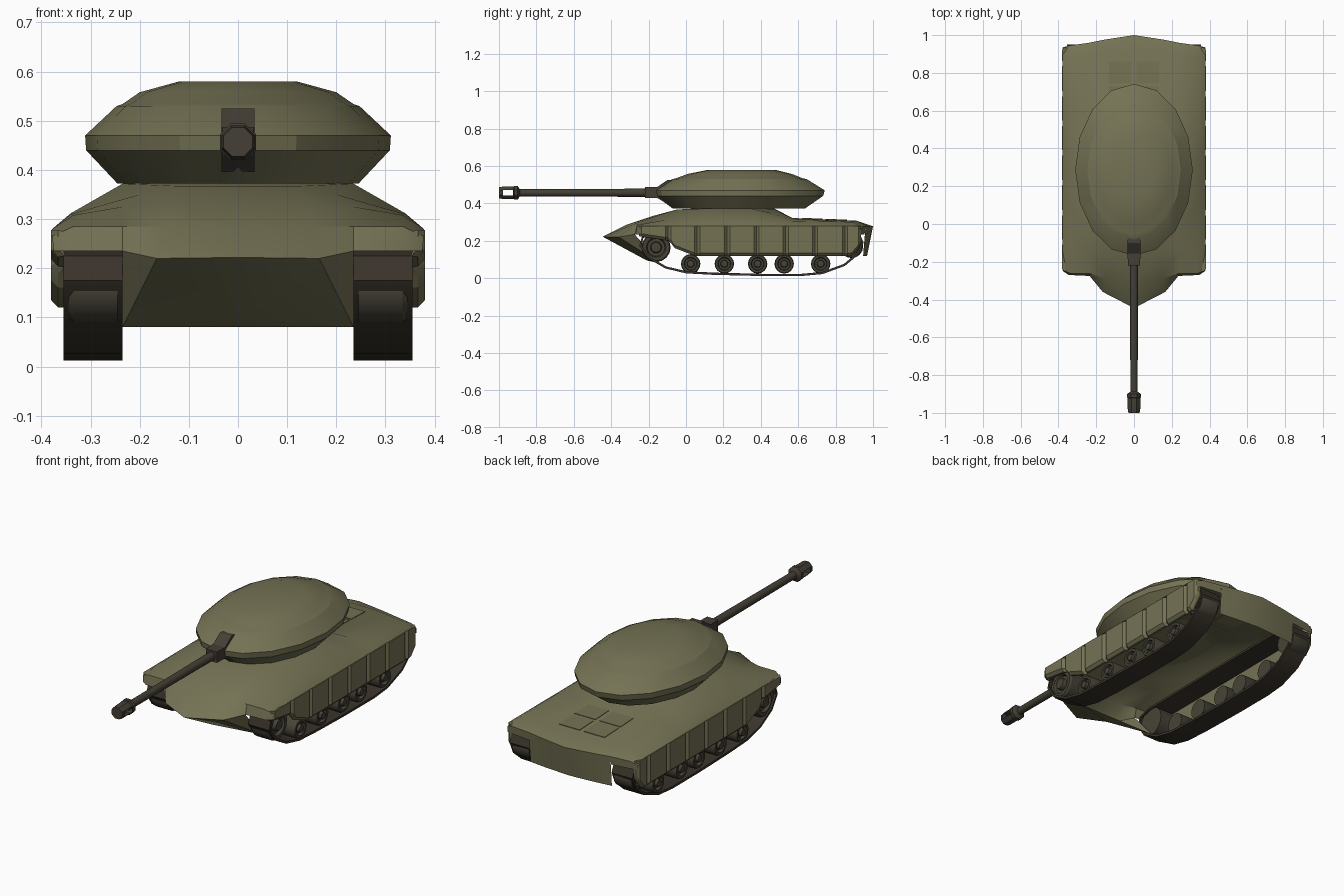
import bpy, bmesh, math
from mathutils import Vector

if "Cube" in bpy.data.objects:
    bpy.data.objects.remove(bpy.data.objects["Cube"])


def material(name, rgb):
    m = bpy.data.materials.new(name)
    m.diffuse_color = (*rgb, 1)
    m.use_nodes = True
    m.node_tree.nodes["Principled BSDF"].inputs["Base Color"].default_value = m.diffuse_color
    return m


OLIVE = material("olive paint", (0.175, 0.168, 0.088))
GUN = material("dark gun metal", (0.058, 0.050, 0.036))
TRACK = material("track brown", (0.042, 0.034, 0.024))
WHEEL = material("wheel brown", (0.062, 0.055, 0.038))


def finish(bm, name, mat, angle=30, mirror=False):
    bmesh.ops.remove_doubles(bm, verts=bm.verts, dist=1e-5)
    bmesh.ops.recalc_face_normals(bm, faces=bm.faces)
    me = bpy.data.meshes.new(name)
    bm.to_mesh(me)
    bm.free()
    me.materials.append(mat)
    for p in me.polygons:
        p.use_smooth = True
    me.set_sharp_from_angle(angle=math.radians(angle))
    ob = bpy.data.objects.new(name, me)
    bpy.context.collection.objects.link(ob)
    if mirror:
        ob.modifiers.new("mirror", 'MIRROR').use_clip = True
    return ob


def loft(bm, rows, closed=True, caps=True, loop=False):
    """Skin a list of equal-length point rows."""
    vs = [[bm.verts.new(p) for p in r] for r in rows]
    n = len(rows[0])
    for a, b in zip(vs, vs[1:] + ([vs[0]] if loop else [])):
        for i in range(n if closed else n - 1):
            j = (i + 1) % n
            bm.faces.new((a[i], a[j], b[j], b[i]))
    if closed and caps and not loop:
        bm.faces.new(vs[0])
        bm.faces.new(vs[-1])


def lathe(bm, profile, centre, axis, sides, turn=0.0):
    """Revolve (along, radius) pairs about the x or y axis."""
    rows = []
    for d, r in profile:
        row = []
        for i in range(sides):
            a = 2 * math.pi * i / sides + turn
            u, v = r * math.cos(a), r * math.sin(a)
            row.append(Vector(centre) + Vector((d, u, v) if axis == 'x' else (u, d, v)))
        rows.append(row)
    loft(bm, rows)


# Upper hull: deck rows from pike nose to rear plate, open underneath
deck = [
    [(0, -.445, .222), (.165, -.36, .220), (.235, -.275, .235), (.345, -.27, .235), (.375, -.25, .235)],
    [(0, -.32, .285), (.15, -.29, .285), (.235, -.262, .285), (.335, -.262, .285), (.378, -.245, .265)],
    [(0, -.17, .335), (.14, -.15, .335), (.235, -.13, .325), (.335, -.13, .308), (.378, -.13, .28)],
    [(0, -.05, .367), (.12, -.05, .367), (.20, -.05, .350), (.34, -.03, .310), (.378, -.03, .28)],
    [(0, .08, .375), (.15, .08, .375), (.235, .10, .372), (.34, .10, .312), (.378, .10, .28)],
    [(0, .35, .375), (.15, .35, .375), (.235, .35, .372), (.34, .35, .312), (.378, .35, .28)],
    [(0, .47, .373), (.12, .47, .370), (.20, .47, .345), (.34, .47, .310), (.378, .47, .28)],
    [(0, .57, .322), (.15, .57, .322), (.24, .57, .318), (.34, .57, .306), (.378, .57, .28)],
    [(0, .91, .308), (.15, .91, .308), (.24, .90, .306), (.34, .89, .300), (.378, .89, .28)],
    [(0, 1.0, .278), (.15, .977, .278), (.235, .96, .278), (.34, .945, .275), (.378, .935, .26)],
]
bm = bmesh.new()
loft(bm, deck, closed=False)
finish(bm, "upper_hull", OLIVE, 28, mirror=True)

# Rear plate hanging below the deck
bm = bmesh.new()
loft(bm, [deck[-1][:3], [(0, .968, .12), (.15, .957, .12), (.235, .947, .12)]], closed=False)
loft(bm, [deck[-1][2:], [(.235, .955, .235), (.34, .942, .235), (.375, .935, .235)]], closed=False)
finish(bm, "rear_plate", OLIVE, mirror=True)

# Lower bow plates
bm = bmesh.new()
pts = [(0, -.445, .222), (.165, -.36, .220), (0, -.21, .095),
       (.235, -.275, .235), (.235, -.14, .08), (0, -.14, .08)]
v = [bm.verts.new(p) for p in pts]
for f in ((0, 1, 2), (1, 4, 2), (1, 3, 4), (2, 4, 5)):
    bm.faces.new([v[i] for i in f])
finish(bm, "lower_bow", OLIVE, 25, mirror=True)

# Engine deck hatches
for k, (y0, y1) in enumerate(((.62, .73), (.745, .86))):
    z0, z1 = [.322 - (y - .57) * .041 for y in (y0, y1)]
    bm = bmesh.new()
    loft(bm, [[(x, y, z - .002), (x, y, z + .003)] + [(x + .12, y, z + .003), (x + .12, y, z - .002)]
              for x in (.012,) for y, z in ((y0, z0), (y1, z1))])
    finish(bm, "engine_hatch", OLIVE, mirror=True)

# Side skirts: one strip with a notch at each panel joint
joints = [-.252, -.095, .06, .22, .377, .533, .69, .85, .935]


def skirt_bottom(y):
    if y < -.09:
        return .225 - (y + .252) * .15
    if y < -.03:
        return .20 - (y + .09) * 1.3
    return .12 if y < .9 else .12 + (y - .9) * 2


rows = []
for a, b in zip(joints, joints[1:]):
    for y, x in ((a, .366), (a + .014, .38), (a + .035, .38), (b - .014, .38)):
        rows.append((y, x))
rows.append((joints[-1], .366))
bm = bmesh.new()
loft(bm, [[(.355, y, .275), (x, y, .278), (x, y, skirt_bottom(y) + .015),
           (x - .014, y, skirt_bottom(y)), (.355, y, skirt_bottom(y))] for y, x in rows])
finish(bm, "side_skirt", OLIVE, 25, mirror=True)

# Turret: stacked ellipses (z, half width, front y, back y)
levels = [(.372, .245, -.07, .635), (.44, .309, -.162, .733), (.47, .311, -.168, .742),
          (.53, .247, -.075, .645), (.534, .235, -.055, .625), (.558, .20, .01, .565), (.58, .12, .12, .475)]
rows = []
for z, rx, f, b in levels:
    rows.append([(rx * math.sin(math.tau * i / 16),
                  (f + b) / 2 - (b - f) / 2 * math.cos(math.tau * i / 16), z) for i in range(16)])
bm = bmesh.new()
loft(bm, rows)
finish(bm, "turret", OLIVE, 24)

# Mantlet
bm = bmesh.new()
loft(bm, [[(-x, y, a), (x, y, a), (x, y, b), (-x, y, b)] for y, x, a, b in
          ((-.22, .032, .43, .487), (-.155, .034, .43, .487), (-.10, .034, .396, .525), (-.05, .034, .396, .525))])
finish(bm, "mantlet", GUN)

# Barrel
bm = bmesh.new()
lathe(bm, [(-.925, .019), (-.2, .022)], (0, 0, .457), 'y', 12)
finish(bm, "gun_barrel", GUN)

# Muzzle brake with side windows
bm = bmesh.new()
lathe(bm, [(-1, .032), (-.978, .036), (-.922, .036), (-.918, .04), (-.9, .04), (-.888, .02)],
      (0, 0, .457), 'y', 8, math.pi / 8)
bm.normal_update()
holes = [f for f in bm.faces if -.97 < f.calc_center_median().y < -.93 and abs(f.normal.x) > .9]
bmesh.ops.delete(bm, geom=holes, context='FACES_ONLY')
finish(bm, "muzzle_brake", GUN)

# Tracks: flat belt around a closed side path
path = [(-.165, .245), (-.235, .225), (-.25, .175), (-.205, .107), (-.11, .052), (0, .026), (.15, .018),
        (.40, .012), (.62, .012), (.73, .022), (.85, .066), (.92, .125), (.95, .19), (.93, .235), (.87, .25)]
rows = []
for i, p in enumerate(path):
    p, a, b = Vector(p), Vector(path[i - 1]), Vector(path[(i + 1) % len(path)])
    t = (b - a).normalized()
    q = p + Vector((-t.y, t.x)) * .012
    rows.append([(.235, *p), (.355, *p), (.355, *q), (.235, *q)])
bm = bmesh.new()
loft(bm, rows, loop=True)
finish(bm, "track", TRACK, mirror=True)

# Wheels: idler, five road wheels, sprocket
wheels = [(-.16, .165, .078)] + [(y, .077, .052) for y in (.025, .205, .383, .525, .72)] + [(.885, .17, .062)]
for y, z, r in wheels:
    bm = bmesh.new()
    lathe(bm, [(.245, r), (.335, r), (.345, r * .92), (.345, r * .68), (.33, r * .6),
               (.33, r * .4), (.35, r * .34), (.352, r * .15)], (0, y, z), 'x', 16)
    finish(bm, "wheel", WHEEL, mirror=True)
